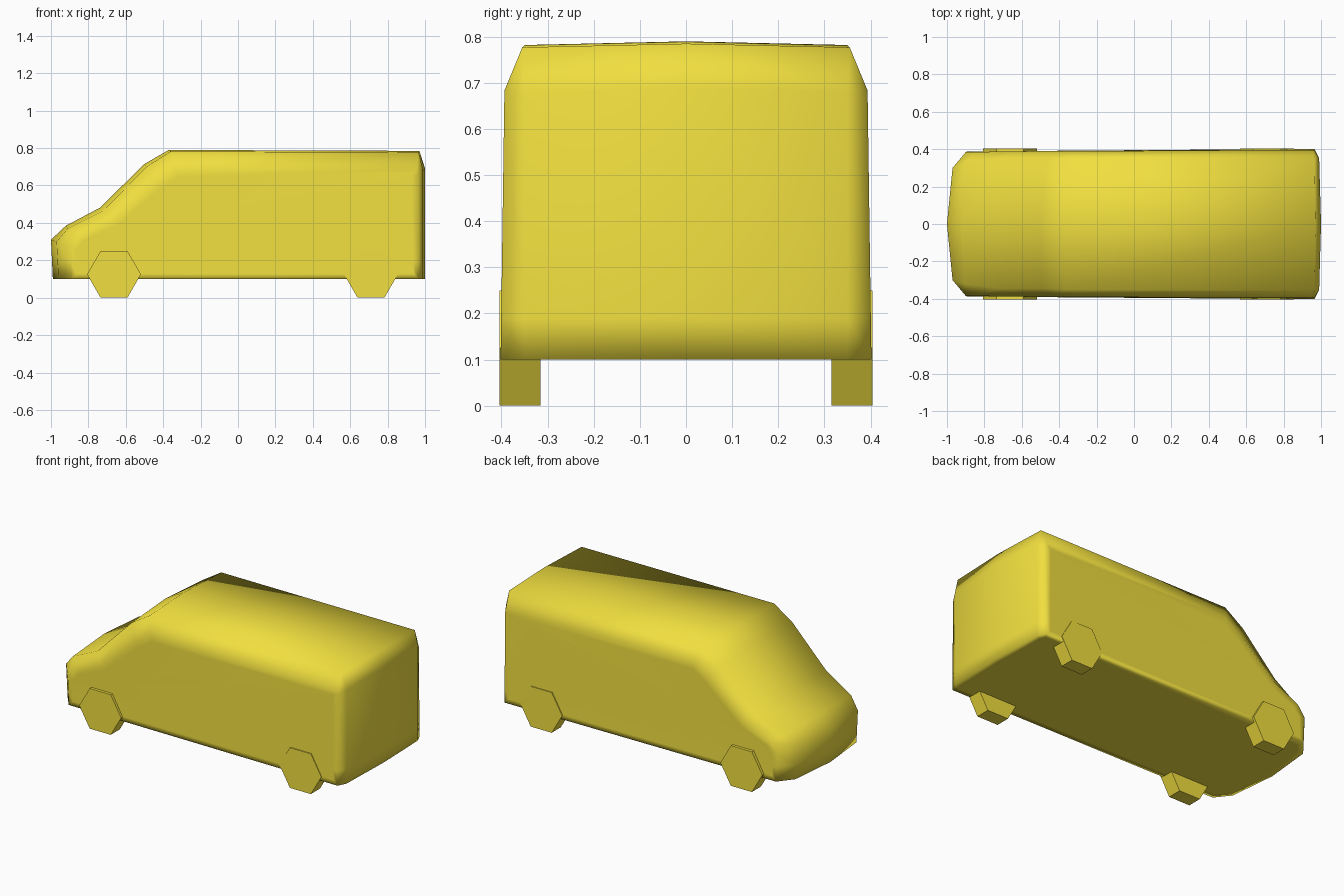
import bpy, bmesh, math

if "Cube" in bpy.data.objects:
    bpy.data.objects.remove(bpy.data.objects["Cube"])

paint = bpy.data.materials.new("yellow_paint")
paint.diffuse_color = (0.88, 0.74, 0.05, 1)
paint.use_nodes = True
paint.node_tree.nodes["Principled BSDF"].inputs["Base Color"].default_value = paint.diffuse_color

# Lengthwise outlines (x, y, z): centre line, roof shoulder, and flat side
centre = [(-0.99, 0, 0.10), (-1.0, 0, 0.31), (-0.92, 0, 0.385), (-0.74, 0, 0.48),
          (-0.50, 0, 0.715), (-0.37, 0, 0.79), (0.97, 0, 0.785), (1.0, 0, 0.69), (1.0, 0, 0.10)]
shoulder = [(-0.96, 0.30, 0.10), (-0.97, 0.30, 0.30), (-0.91, 0.32, 0.37), (-0.72, 0.345, 0.465),
            (-0.49, 0.345, 0.70), (-0.36, 0.35, 0.782), (0.965, 0.355, 0.777), (0.99, 0.35, 0.68), (0.99, 0.35, 0.10)]
side = [(-0.89, 0.388, 0.10), (-0.90, 0.384, 0.27), (-0.85, 0.385, 0.335), (-0.67, 0.388, 0.415),
        (-0.43, 0.39, 0.62), (-0.33, 0.391, 0.685), (0.955, 0.393, 0.685), (0.965, 0.394, 0.66), (0.965, 0.402, 0.10)]


def flip(points):
    return [(x, -y, z) for x, y, z in points]


def finish(name, bm):
    bmesh.ops.recalc_face_normals(bm, faces=bm.faces)
    mesh = bpy.data.meshes.new(name)
    bm.to_mesh(mesh)
    bm.free()
    mesh.materials.append(paint)
    obj = bpy.data.objects.new(name, mesh)
    bpy.context.collection.objects.link(obj)
    return obj


# Body shell: skin between the outlines, closed underneath and at both sides
bm = bmesh.new()
columns = [[bm.verts.new(p) for p in line]
           for line in (flip(side), flip(shoulder), centre, shoulder, side)]
for a, b in zip(columns, columns[1:]):
    for i in range(len(a) - 1):
        bm.faces.new((a[i], a[i + 1], b[i + 1], b[i]))
sides = [bm.faces.new(columns[0]), bm.faces.new(columns[-1])]
floor = bm.faces.new([c[0] for c in columns] + [c[-1] for c in reversed(columns)])
bmesh.ops.recalc_face_normals(bm, faces=bm.faces)

# Margins and a sill line keep the large panels flat under smooth shading
bmesh.ops.inset_individual(bm, faces=sides + [floor], thickness=0.04)
bmesh.ops.bisect_plane(bm, geom=bm.verts[:] + bm.edges[:] + bm.faces[:],
                       plane_co=(0, 0, 0.19), plane_no=(0, 0, 1))
body = finish("van_body", bm)
for poly in body.data.polygons:
    poly.use_smooth = True


# Six-sided wheels
def wheel(name, x, sign):
    bm = bmesh.new()
    rings = []
    for y in (0.315, 0.404):
        rings.append([bm.verts.new((x + 0.144 * math.cos(k * math.pi / 3), sign * y,
                                    0.125 + 0.144 * math.sin(k * math.pi / 3))) for k in range(6)])
    for ring in rings:
        bm.faces.new(ring)
    for k in range(6):
        n = (k + 1) % 6
        bm.faces.new((rings[0][k], rings[0][n], rings[1][n], rings[1][k]))
    finish(name, bm)


for end, x in (("front", -0.663), ("rear", 0.711)):
    for hand, sign in (("left", 1), ("right", -1)):
        wheel(f"{end}_{hand}_wheel", x, sign)
